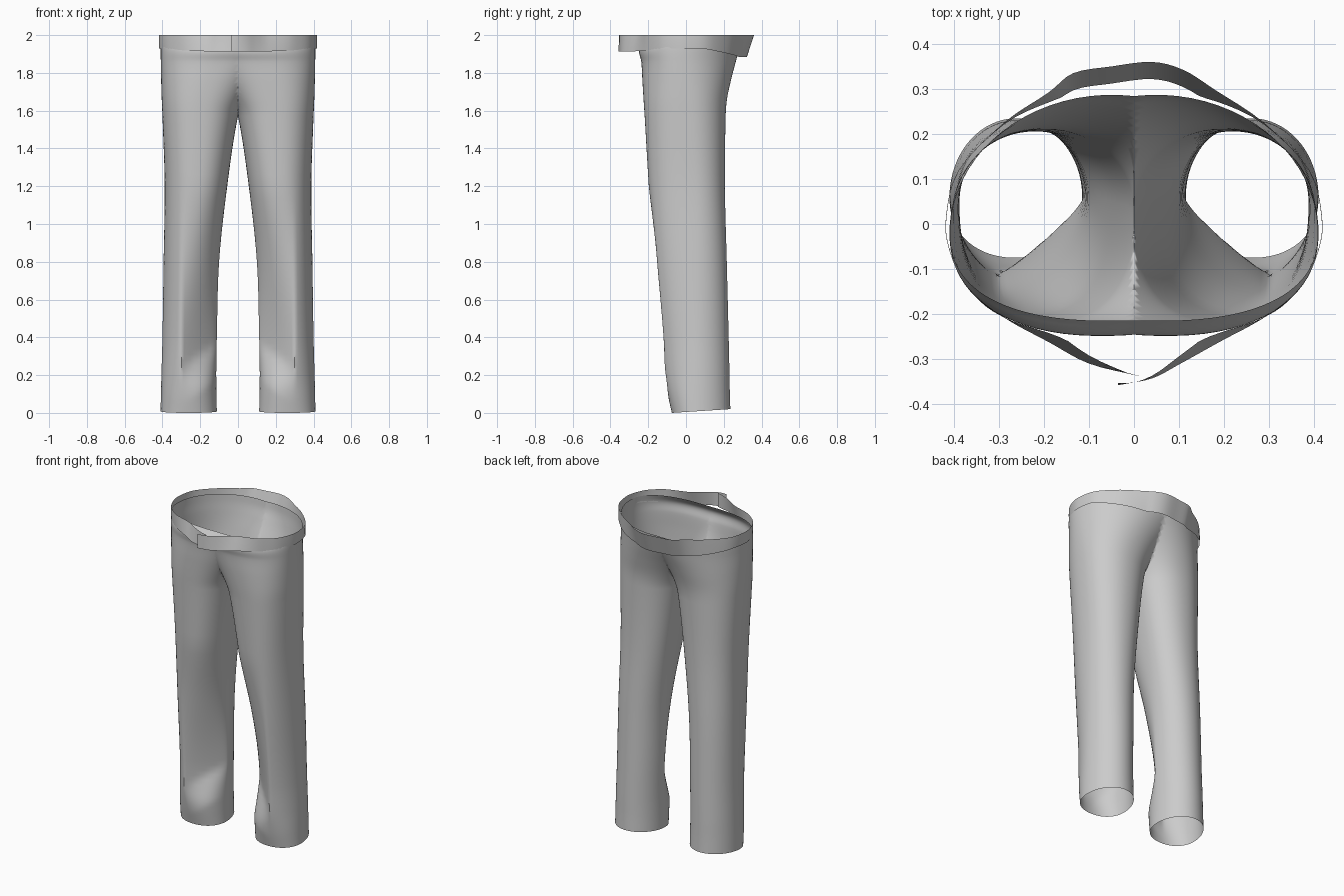
import bpy, bmesh, math

if "Cube" in bpy.data.objects:
    bpy.data.objects.remove(bpy.data.objects["Cube"])


def make_object(name, bm):
    mesh = bpy.data.meshes.new(name)
    bm.to_mesh(mesh)
    bm.free()
    obj = bpy.data.objects.new(name, mesh)
    bpy.context.collection.objects.link(obj)
    return obj


def smooth(obj, angle):
    bpy.ops.object.select_all(action='DESELECT')
    obj.select_set(True)
    bpy.context.view_layer.objects.active = obj
    bpy.ops.object.shade_smooth_by_angle(angle=math.radians(angle))


def hermite(rows, i, t):
    """Smooth blend between rows[i] and rows[i+1]; first column is the knot."""
    a, b = rows[i], rows[i + 1]
    p, q = rows[max(i - 1, 0)], rows[min(i + 2, len(rows) - 1)]
    h = b[0] - a[0]
    out = []
    for k in range(len(a)):
        ma = (b[k] - p[k]) / (b[0] - p[0]) * h
        mb = (q[k] - a[k]) / (q[0] - a[0]) * h
        out.append((2*t**3 - 3*t*t + 1) * a[k] + (t**3 - 2*t*t + t) * ma
                   + (3*t*t - 2*t**3) * b[k] + (t**3 - t*t) * mb)
    return out


def bridge(bm, a, b, closed):
    n = len(a)
    for j in range(n if closed else n - 1):
        k = (j + 1) % n
        bm.faces.new((a[j], a[k], b[k], b[j]))


# Leg sections: z, inner x, outer x, front y, back y, widest y,
# front roundness, back roundness, shin fold.
# Above the crotch the inner side passes x = 0 and is trimmed there.
SECTIONS = [
    (0.00, .112, .410, -.075, .235, .06, 2.2, 2.0, 0.0),
    (0.10, .114, .408, -.097, .232, .06, 2.1, 2.0, 0.3),
    (0.22, .115, .405, -.118, .230, .06, 1.9, 2.0, 0.75),
    (0.40, .112, .400, -.134, .226, .06, 1.85, 2.0, 0.8),
    (0.80, .100, .394, -.168, .216, .055, 2.0, 2.05, 0.35),
    (1.20, .057, .388, -.197, .206, .045, 2.3, 2.1, 0.0),
    (1.57, .000, .400, -.219, .210, .025, 2.4, 2.1, 0.0),
    (1.66, -.038, .404, -.225, .217, .015, 2.4, 2.1, 0.0),
    (1.76, -.11, .407, -.231, .238, 0.0, 2.35, 2.05, 0.0),
    (1.86, -.21, .409, -.237, .264, -.015, 2.3, 2.0, 0.0),
    (1.92, -.28, .410, -.248, .280, -.02, 2.25, 2.0, 0.0),
    (1.97, -.31, .408, -.215, .287, -.02, 2.4, 2.0, 0.0),
]
SIDES, STEPS = 72, 6
RIDGE = 0.30

# Trousers body: one leg tube, trimmed on the centre plane and mirrored
bm = bmesh.new()
rings = []
for i in range(len(SECTIONS) - 1):
    for s in range(STEPS + (i == len(SECTIONS) - 2)):
        z, x0, x1, yf, yb, cy, nf, nb, fold = hermite(SECTIONS, i, s / STEPS)
        fold = max(0, fold)
        cx, rx = (x0 + x1) / 2, (x1 - x0) / 2
        ridge_y = cy - (cy - yf) * (1 - abs((RIDGE - cx) / rx) ** nf) ** (1 / nf)
        ring = []
        for j in range(SIDES):
            a = 2 * math.pi * (j + 0.5) / SIDES
            c, d = math.cos(a), math.sin(a)
            e, ry = (nb, yb - cy) if d > 0 else (nf, cy - yf)
            x = cx + rx * math.copysign(abs(c) ** (2 / e), c)
            y = cy + ry * math.copysign(abs(d) ** (2 / e), d)
            # shin fold flattens the inner front of the lower leg
            if d < 0 and x < RIDGE:
                u = (x - x0) / (RIDGE - x0)
                line = cy + (ridge_y - cy) * u
                mask = max(0, min(1, (z - 0.04 - 0.13 * (1 - u)) / 0.2))
                y += fold * mask * max(0, line - y)
            lift = max(0, 1 - z / 0.3) * 0.02 * (y - yf) / (yb - yf)
            ring.append(bm.verts.new((x, y, z + lift)))
        if rings:
            bridge(bm, rings[-1], ring, True)
        rings.append(ring)
bmesh.ops.bisect_plane(bm, geom=bm.verts[:] + bm.edges[:] + bm.faces[:],
                       plane_co=(0, 0, 0), plane_no=(1, 0, 0), clear_inner=True)
bmesh.ops.recalc_face_normals(bm, faces=bm.faces)
legs = make_object("trouser_legs", bm)
mirror = legs.modifiers.new("mirror", 'MIRROR')
mirror.use_axis = (True, False, False)
mirror.merge_threshold = 0.0005
smooth(legs, 50)

# Waistband: open strip, overlapping at the front, standing off front and back
BAND = [(-.035, -.358), (.04, -.343), (.10, -.312), (.19, -.262), (.29, -.207),
        (.37, -.140), (.410, -.055), (.416, .02), (.388, .120), (.29, .224),
        (.18, .298), (.11, .342), (.04, .360), (-.05, .350), (-.135, .335),
        (-.19, .292), (-.29, .224), (-.388, .120), (-.416, .02), (-.410, -.055),
        (-.37, -.140), (-.29, -.207), (-.19, -.262), (-.10, -.310), (.012, -.338)]
rows = [(float(i), x, y) for i, (x, y) in enumerate(BAND)]
bm = bmesh.new()
top, mid, low = [], [], []
for i in range(len(rows) - 1):
    for s in range(4 + (i == len(rows) - 2)):
        _, x, y = hermite(rows, i, s / 4)
        back = max(0, min(1, (y - 0.1) / 0.22))
        front = max(0, min(1, (-y - 0.1) / 0.2))
        tilt = 0.028 * max(0, 1 - abs(abs(x) - 0.15) / 0.14) if y < 0 else 0
        zl = 1.928 - 0.045 * back - 0.016 * front
        yl = y - 0.038 * back ** 4
        top.append(bm.verts.new((x, y + tilt, 2.0)))
        mid.append(bm.verts.new((x * 1.003, (y + tilt + yl) / 2, (2.0 + zl) / 2)))
        low.append(bm.verts.new((x, yl, zl)))
bridge(bm, low, mid, False)
bridge(bm, mid, top, False)
bmesh.ops.recalc_face_normals(bm, faces=bm.faces)
smooth(make_object("waistband", bm), 40)
